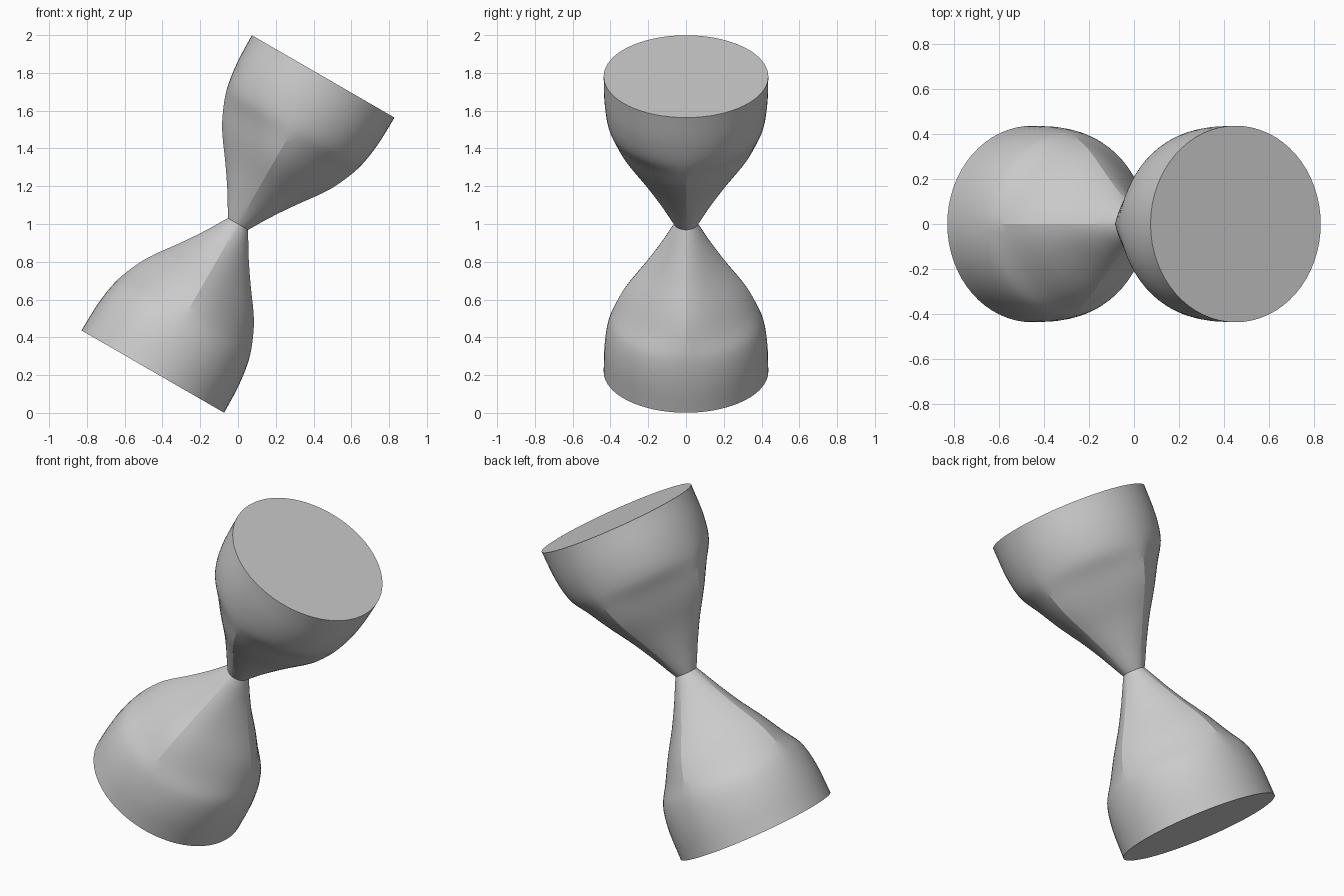
import bpy, bmesh
from math import sin, cos, pi, radians
from mathutils import Matrix

if "Cube" in bpy.data.objects:
    bpy.data.objects.remove(bpy.data.objects["Cube"], do_unlink=True)

grey = bpy.data.materials.new("plain grey")
grey.use_nodes = True
grey.diffuse_color = (0.6, 0.6, 0.6, 1)
grey.node_tree.nodes["Principled BSDF"].inputs["Base Color"].default_value = (0.6, 0.6, 0.6, 1)

# Profile rows: distance along the axis, radius, strength of the four ridges
PROFILE = [(0, 0.062, 0.02), (0.12, 0.134, 0.09), (0.24, 0.215, 0.13),
           (0.39, 0.322, 0.13), (0.5, 0.377, 0.09), (0.6, 0.411, 0.02),
           (0.74, 0.431, 0), (0.902, 0.436, 0)]
SIDES, STEPS = 64, 5


def smooth_rows(rows):
    """Resample the profile with a smooth curve through its points."""
    out = []
    for i in range(len(rows) - 1):
        a, b = rows[i], rows[i + 1]
        before = rows[i - 1] if i else a
        after = rows[min(i + 2, len(rows) - 1)]
        span = b[0] - a[0]
        for s in range(STEPS):
            u = s / STEPS
            row = [a[0] + u * span]
            for c in (1, 2):
                m0 = (b[c] - before[c]) / (b[0] - before[0]) * span
                m1 = (after[c] - a[c]) / (after[0] - a[0]) * span
                row.append((2*u**3 - 3*u**2 + 1) * a[c] + (u**3 - 2*u**2 + u) * m0
                           + (3*u**2 - 2*u**3) * b[c] + (u**3 - u**2) * m1)
            out.append(row)
    return out + [rows[-1]]


def make_bulb(name, tilt):
    """Flared bulb with four soft ridges and a flat end cap."""
    bm = bmesh.new()
    rings = []
    for t, r, k in smooth_rows(PROFILE):
        ring = []
        for j in range(SIDES):
            a = 2 * pi * j / SIDES
            rad = r * (1 - max(k, 0) * abs(sin(2 * a)))
            ring.append(bm.verts.new((rad * cos(a), rad * sin(a), t)))
        rings.append(ring)
    for low, high in zip(rings, rings[1:]):
        for j in range(SIDES):
            n = (j + 1) % SIDES
            bm.faces.new((low[j], low[n], high[n], high[j]))
    bm.faces.new(rings[-1])
    bm.transform(Matrix.Translation((0, 0, 1)) @ Matrix.Rotation(tilt, 4, 'Y'))
    mesh = bpy.data.meshes.new(name)
    bm.to_mesh(mesh)
    bm.free()
    mesh.materials.append(grey)
    obj = bpy.data.objects.new(name, mesh)
    bpy.context.collection.objects.link(obj)
    bpy.ops.object.select_all(action='DESELECT')
    obj.select_set(True)
    bpy.context.view_layer.objects.active = obj
    bpy.ops.object.shade_smooth_by_angle(angle=radians(20))


# Two matching bulbs meeting at the narrow neck
make_bulb("upper_bulb", radians(30))
make_bulb("lower_bulb", radians(210))
